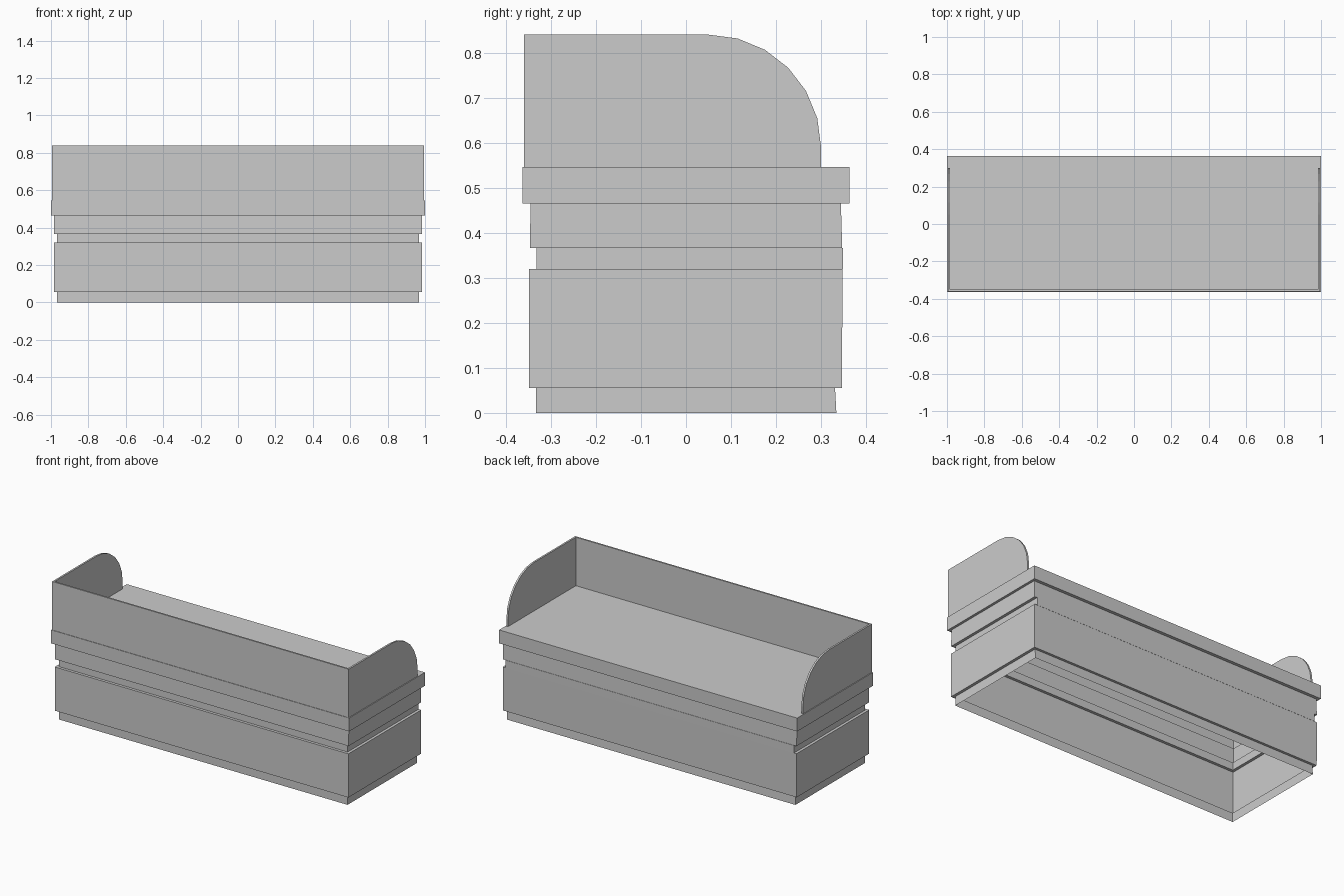
import bpy, bmesh, math

# Remove the default cube only
if "Cube" in bpy.data.objects:
    bpy.data.objects.remove(bpy.data.objects["Cube"])

grey = bpy.data.materials.new("light_grey")
grey.use_nodes = True
COLOUR = (0.6, 0.6, 0.6, 1)
grey.diffuse_color = COLOUR
grey.node_tree.nodes["Principled BSDF"].inputs["Base Color"].default_value = COLOUR


def make_object(name, bm):
    bmesh.ops.recalc_face_normals(bm, faces=bm.faces)
    mesh = bpy.data.meshes.new(name)
    bm.to_mesh(mesh)
    bm.free()
    mesh.materials.append(grey)
    obj = bpy.data.objects.new(name, mesh)
    bpy.context.collection.objects.link(obj)
    return obj


def loft(bm, rings, cap_start=False, cap_end=False):
    """Join closed rings of points with quads."""
    loops = [[bm.verts.new(p) for p in ring] for ring in rings]
    for a, b in zip(loops, loops[1:]):
        for i in range(len(a)):
            j = (i + 1) % len(a)
            bm.faces.new((a[i], a[j], b[j], b[i]))
    if cap_start:
        bm.faces.new(loops[0])
    if cap_end:
        bm.faces.new(loops[-1])


def rectangle(half_x, front, back, z):
    return [(-half_x, front, z), (half_x, front, z), (half_x, back, z), (-half_x, back, z)]


# Counter body: hollow shell, open underneath, with plinth, groove and flat back
levels = [
    (0.968, -0.333, 0.334, 0.0), (0.968, -0.333, 0.331, 0.055),
    (0.985, -0.349, 0.346, 0.055), (0.985, -0.349, 0.348, 0.32),
    (0.968, -0.332, 0.349, 0.32), (0.968, -0.332, 0.349, 0.366),
    (0.985, -0.347, 0.347, 0.366), (0.985, -0.345, 0.344, 0.465),
]
bm = bmesh.new()
loft(bm, [rectangle(*level) for level in levels])
make_object("counter_body", bm)

# Counter top slab, open below into the hollow body
bm = bmesh.new()
loft(bm, [rectangle(0.985, -0.345, 0.344, 0.465),
          rectangle(1.0, -0.363, 0.363, 0.465),
          rectangle(1.0, -0.363, 0.363, 0.546)], cap_end=True)
make_object("counter_top", bm)

# Upright screens, mitred where they meet at the front corners
OUT_X, IN_X = 0.995, 0.984
OUT_Y, IN_Y = -0.36, -0.35
LOW, HIGH, RADIUS = 0.546, 0.84, 0.25

bm = bmesh.new()
loft(bm, [[(s * OUT_X, OUT_Y, z), (s * IN_X, IN_Y, z), (-s * IN_X, IN_Y, z), (-s * OUT_X, OUT_Y, z)]
          for s in (1,) for z in (LOW, HIGH)], True, True)
make_object("front_screen", bm)


def side_outline(x, front):
    points = [(x, front, LOW), (x, front, HIGH)]
    for step in range(7):
        angle = math.radians(90 - 15 * step)
        points.append((x, 0.05 + RADIUS * math.cos(angle), HIGH - RADIUS + RADIUS * math.sin(angle)))
    return points + [(x, 0.05 + RADIUS, LOW)]


for name, side in (("left_screen", 1), ("right_screen", -1)):
    bm = bmesh.new()
    loft(bm, [side_outline(side * OUT_X, OUT_Y), side_outline(side * IN_X, IN_Y)], True, True)
    make_object(name, bm)
